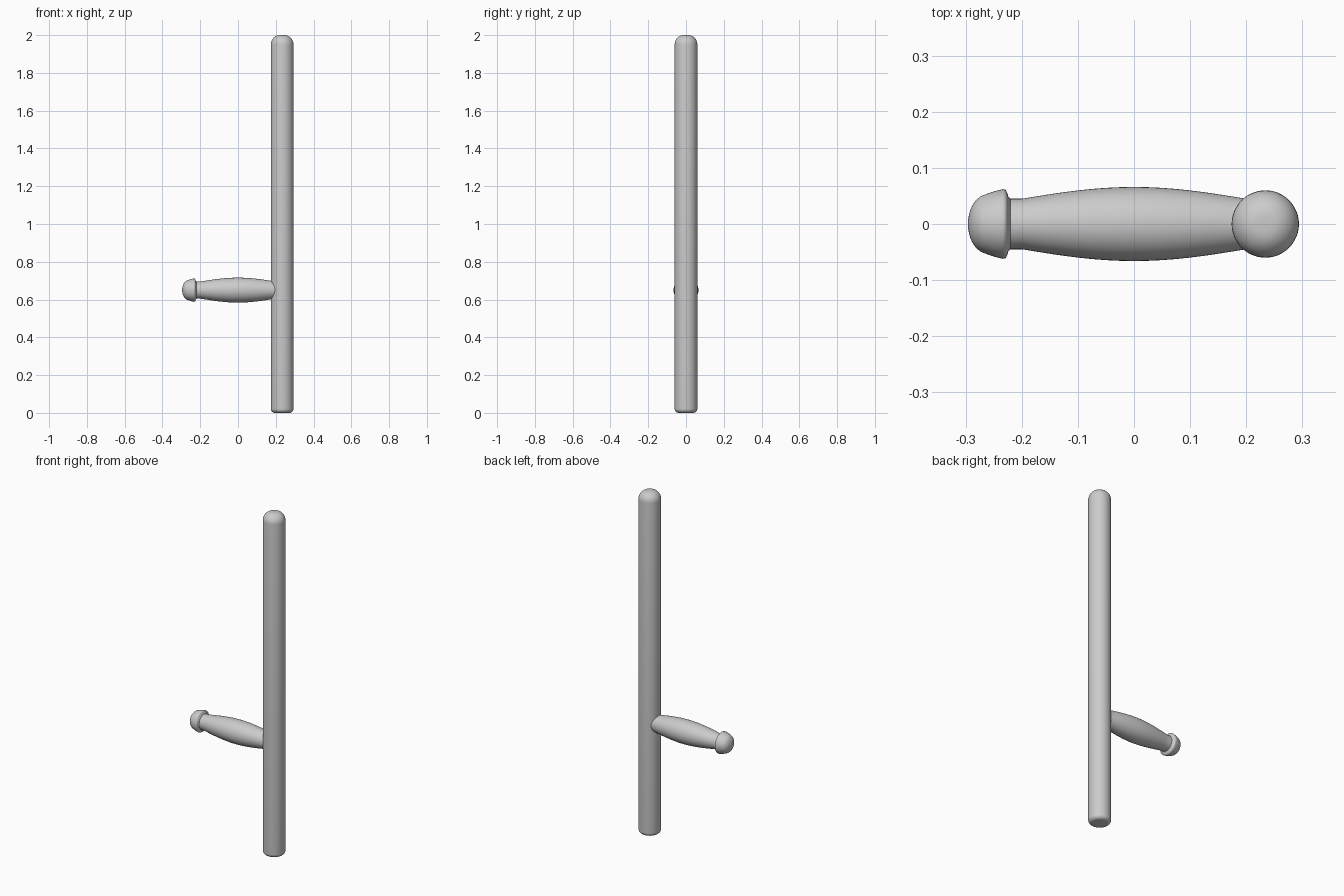
import bpy, bmesh, math
from mathutils import Matrix, Vector

cube = bpy.data.objects.get("Cube")
if cube:
    bpy.data.objects.remove(cube, do_unlink=True)

# One grey for the whole model
grey = bpy.data.materials.new("plain_grey")
grey.use_nodes = True
colour = (0.6, 0.6, 0.6, 1)
grey.diffuse_color = colour
grey.node_tree.nodes["Principled BSDF"].inputs["Base Color"].default_value = colour


def lathe(name, profile, matrix, sides=48):
    """Spin (radius, height) points round local z; zero radius closes an end."""
    bm = bmesh.new()
    verts = [bm.verts.new((r, 0, h)) for r, h in profile]
    edges = [bm.edges.new(pair) for pair in zip(verts, verts[1:])]
    bmesh.ops.spin(bm, geom=verts + edges, axis=(0, 0, 1), cent=(0, 0, 0),
                   angle=math.tau, steps=sides, use_merge=True)
    bmesh.ops.remove_doubles(bm, verts=bm.verts, dist=1e-5)
    bmesh.ops.recalc_face_normals(bm, faces=bm.faces)
    mesh = bpy.data.meshes.new(name)
    bm.to_mesh(mesh)
    bm.free()
    mesh.materials.append(grey)
    obj = bpy.data.objects.new(name, mesh)
    bpy.context.collection.objects.link(obj)
    obj.matrix_world = matrix
    bpy.ops.object.select_all(action='DESELECT')
    obj.select_set(True)
    bpy.context.view_layer.objects.active = obj
    bpy.ops.object.shade_smooth_by_angle(angle=math.radians(50))
    return obj


def arc(radius, height, centre_r, centre_h, start, end, steps=8):
    """Quarter-ellipse points for rounded ends."""
    angles = [math.radians(start + (end - start) * i / steps) for i in range(steps + 1)]
    return [(max(0, centre_r + radius * math.cos(a)), centre_h + height * math.sin(a))
            for a in angles]


# Long shaft: small rounding at the foot, fuller dome at the top
R = 0.06
foot = arc(0.022, 0.022, R - 0.022, 0.022, -90, 0)
dome = arc(0.048, 0.05, R - 0.048, 1.95, 0, 90)
lathe("shaft", [(0, 0)] + foot + dome + [(0, 2)],
      Matrix.Translation((0.234, 0, 0)))

# Side handle axis: local z runs toward -x
side = Matrix.Translation((0, 0, 0.65)) @ Matrix.Rotation(-math.pi / 2, 4, 'Y')

# Barrel-shaped grip, widest at its middle
grip = [(0.045 + 0.021 * math.cos(math.pi / 2 * h / 0.2), h)
        for h in [-0.2 + 0.025 * i for i in range(17)]]
lathe("handle_grip", [(0, -0.234), (0.045, -0.234)] + grip + [(0.045, 0.235), (0, 0.235)], side)

# Flared knob with a rounded end
knob = [(0, 0.22), (0.045, 0.22), (0.049, 0.224), (0.056, 0.226),
        (0.061, 0.229), (0.062, 0.234), (0.058, 0.25)]
lathe("handle_knob", knob + arc(0.053, 0.036, 0, 0.26, 15, 90), side)
